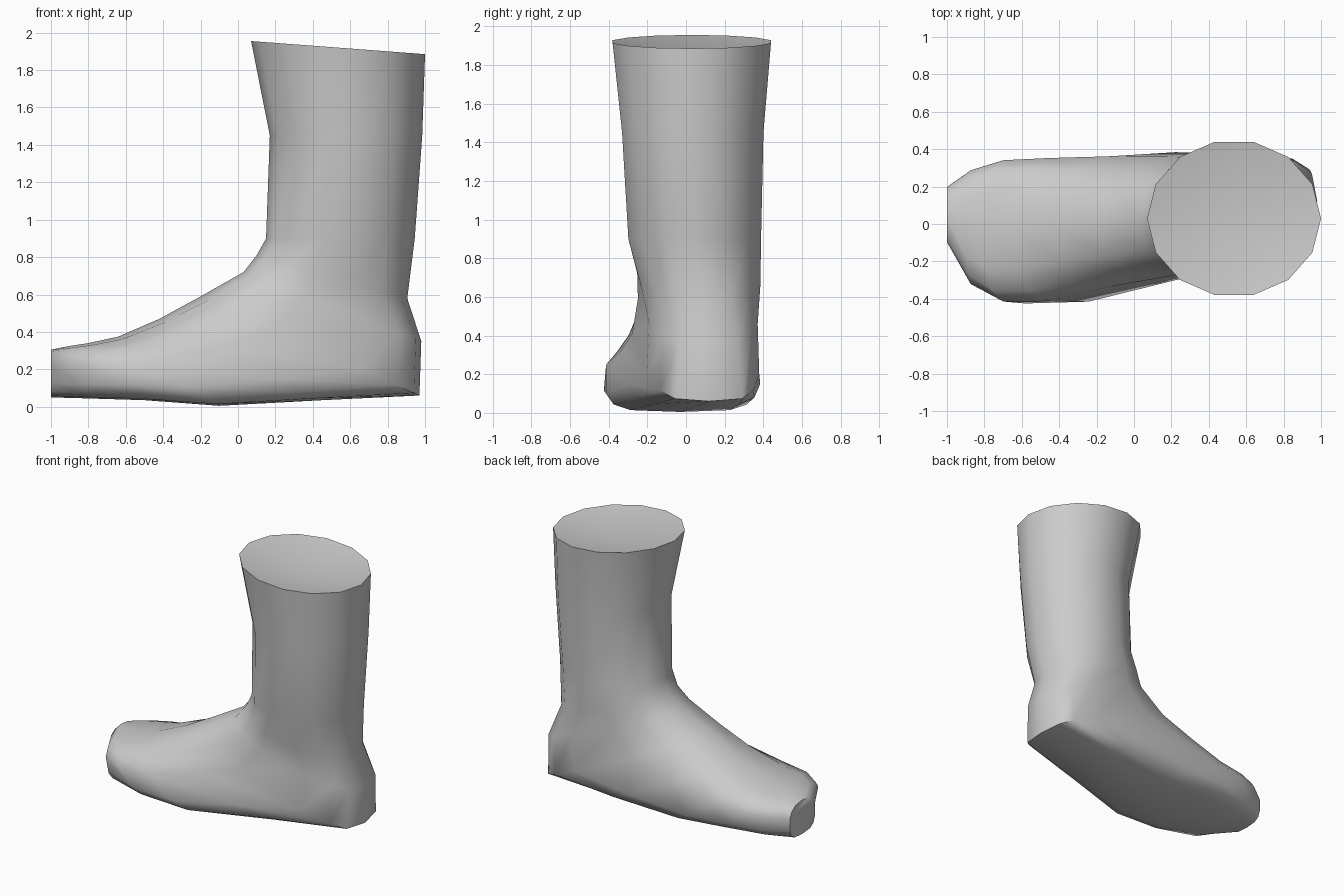
import bpy, bmesh, math

cube = bpy.data.objects.get("Cube")
if cube:
    bpy.data.objects.remove(cube)

mat = bpy.data.materials.new("plain grey")
mat.use_nodes = True
grey = (0.6, 0.6, 0.6, 1)
mat.diffuse_color = grey
mat.node_tree.nodes["Principled BSDF"].inputs["Base Color"].default_value = grey

SIDES = 14

# Each ring: instep point (x, z), heel or sole point (x, z), y at each,
# half width, narrowing toward the sole, squareness of the sole half
RINGS = [
    ((.07, 1.955), (1.0, 1.885), .03, .03, .42, 0, 1),
    ((.17, 1.45), (.985, 1.45), .035, .035, .375, 0, 1),
    ((.15, .9), (.945, .9), .045, .045, .352, 0, 1),
    ((.10, .81), (.905, .58), .05, .09, .325, .1, .85),
    ((.03, .72), (.98, .35), .02, .12, .31, .2, .6),
    ((-.2, .59), (.97, .06), 0, .12, .325, .2, .5),
    ((-.42, .47), (.45, .035), -.01, .06, .355, .05, .5),
    ((-.64, .375), (-.1, .005), -.03, -.03, .39, 0, .5),
    ((-.80, .34), (-.5, .035), -.03, -.05, .385, 0, .5),
    ((-.90, .325), (-.82, .045), -.01, -.03, .31, 0, .5),
    ((-1, .305), (-1, .05), .05, .05, .15, 0, .6),
]


def power(v, p):
    return math.copysign(abs(v) ** p, v)


def ring_points(top, low, ya, yb, width, narrow, square):
    for i in range(SIDES):
        a = 2 * math.pi * i / SIDES
        c, s = math.cos(a), math.sin(a)
        p = square if c < 0 else (1 + square) / 2
        c, s = power(c, p), power(s, p)
        t = (1 - c) / 2
        w = width * (1 - narrow * max(0, -c))
        yield (top[0] + (low[0] - top[0]) * t,
               ya + (yb - ya) * t + s * w,
               top[1] + (low[1] - top[1]) * t)


# Loft the shaft, ankle and foot as one skin
bm = bmesh.new()
loops = [[bm.verts.new(p) for p in ring_points(*r)] for r in RINGS]
for a, b in zip(loops, loops[1:]):
    for i in range(SIDES):
        j = (i + 1) % SIDES
        bm.faces.new((a[i], a[j], b[j], b[i]))

# Sunken fan closing the opening, flat end at the toe
hub = bm.verts.new((.57, .02, 1.84))
for i in range(SIDES):
    bm.faces.new((hub, loops[0][(i + 1) % SIDES], loops[0][i]))
bm.faces.new(loops[-1])
bmesh.ops.recalc_face_normals(bm, faces=bm.faces)

mesh = bpy.data.meshes.new("boot")
bm.to_mesh(mesh)
bm.free()
boot = bpy.data.objects.new("boot", mesh)
bpy.context.collection.objects.link(boot)
mesh.materials.append(mat)

bpy.context.view_layer.objects.active = boot
boot.select_set(True)
bpy.ops.object.shade_smooth_by_angle(angle=math.radians(50))
